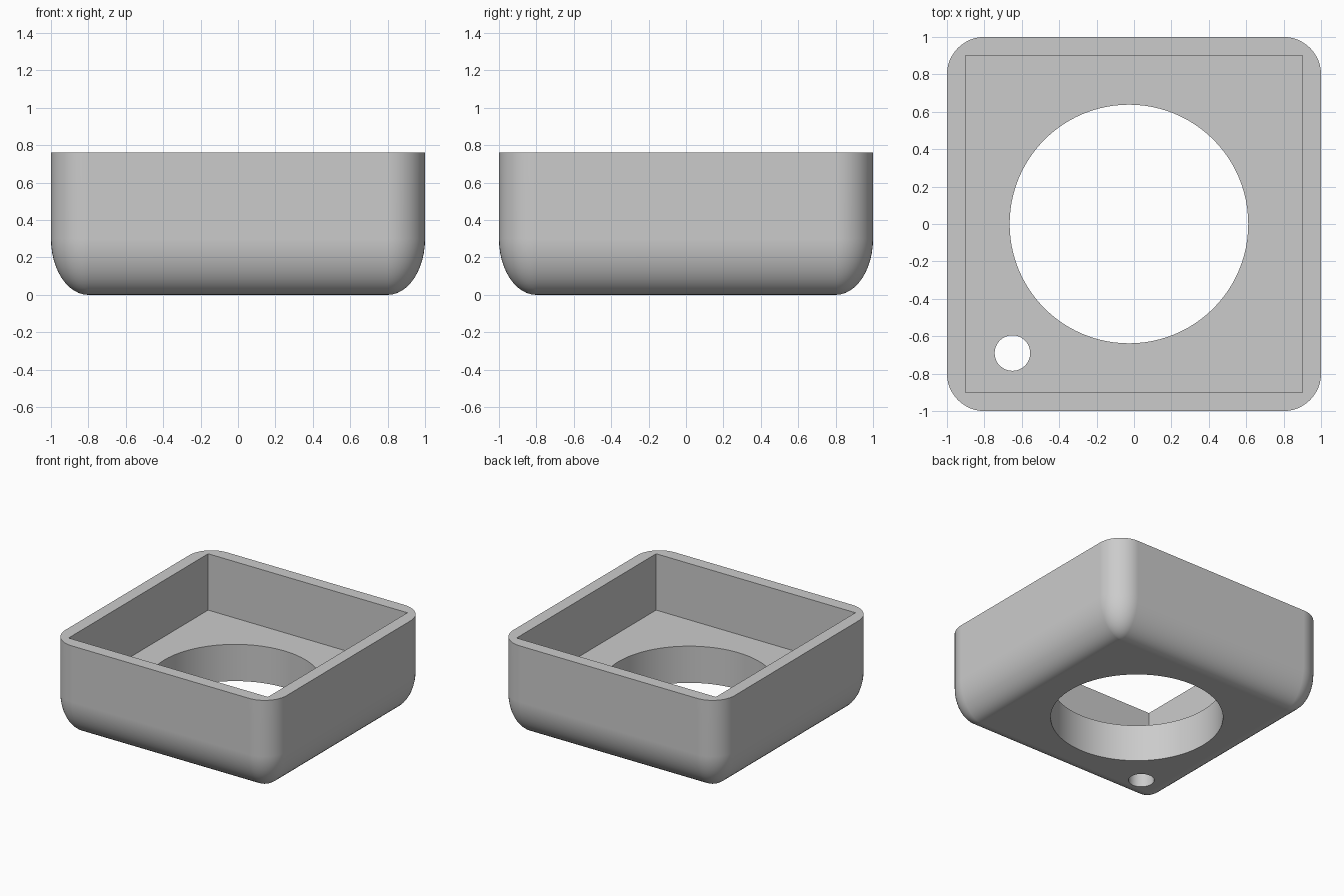
import bpy, bmesh
from math import sin, cos, pi, radians

cube = bpy.data.objects.get("Cube")
if cube:
    bpy.data.objects.remove(cube, do_unlink=True)

HEIGHT, FLOOR = 0.76, 0.30
CORNER, CORE = 0.2, 0.8       # corner radius and half width of the flat base
STEPS = 12                    # segments per rounded quarter

grey = bpy.data.materials.new("plain grey")
grey.use_nodes = True
colour = (0.6, 0.6, 0.6, 1)
grey.diffuse_color = colour
grey.node_tree.nodes["Principled BSDF"].inputs["Base Color"].default_value = colour


def ring(bm, radius, z):
    """Rounded square outline at height z."""
    verts = []
    for quarter, (sx, sy) in enumerate([(1, 1), (-1, 1), (-1, -1), (1, -1)]):
        for i in range(STEPS + 1):
            a = (quarter + i / STEPS) * pi / 2
            verts.append(bm.verts.new((sx * CORE + radius * cos(a),
                                       sy * CORE + radius * sin(a), z)))
    return verts


# Outer body: rounded corners, elliptical rounding under the sides
bm = bmesh.new()
angles = [i / STEPS * pi / 2 for i in range(STEPS + 1)]
levels = [(CORNER * sin(a), FLOOR * (1 - cos(a))) for a in angles] + [(CORNER, HEIGHT)]
rings = [ring(bm, r, z) for r, z in levels]
for low, high in zip(rings, rings[1:]):
    for i in range(len(low)):
        j = (i + 1) % len(low)
        bm.faces.new((low[i], low[j], high[j], high[i]))
bm.faces.new(rings[-1])
bm.faces.new(rings[0][::-1])
bmesh.ops.remove_doubles(bm, verts=bm.verts[:], dist=1e-5)
bmesh.ops.recalc_face_normals(bm, faces=bm.faces[:])
mesh = bpy.data.meshes.new("square_housing")
bm.to_mesh(mesh)
bm.free()
housing = bpy.data.objects.new("square_housing", mesh)
bpy.context.collection.objects.link(housing)
mesh.materials.append(grey)
bpy.ops.object.select_all(action="DESELECT")


def cut(cutter, name):
    """Subtract the cutter from the housing, then discard it."""
    cutter.name = name
    cutter.hide_render = True
    cutter.data.materials.append(grey)
    bpy.context.view_layer.objects.active = housing
    mod = housing.modifiers.new(name, "BOOLEAN")
    mod.operation, mod.solver, mod.object = "DIFFERENCE", "EXACT", cutter
    bpy.ops.object.modifier_apply(modifier=mod.name)
    bpy.data.objects.remove(cutter, do_unlink=True)


# Square cavity open at the top
bpy.ops.mesh.primitive_cube_add(size=1, location=(0, 0, FLOOR + 0.5))
bpy.context.object.scale = (1.8, 1.8, 1)
bpy.context.view_layer.update()
cut(bpy.context.object, "cavity_cutter")

# Large opening and small cable hole through the floor
for name, x, y, radius, sides in [("opening_cutter", -0.027, 0, 0.638, 96),
                                  ("cable_hole_cutter", -0.65, -0.69, 0.095, 48)]:
    bpy.ops.mesh.primitive_cylinder_add(vertices=sides, radius=radius, depth=1,
                                        location=(x, y, 0.2))
    cut(bpy.context.object, name)

# Smooth rounding with flat sides and crisp rims
bpy.ops.object.select_all(action="DESELECT")
housing.select_set(True)
bpy.context.view_layer.objects.active = housing
bpy.ops.object.shade_smooth_by_angle(angle=radians(30))
weighted = housing.modifiers.new("flat_side_normals", "WEIGHTED_NORMAL")
weighted.keep_sharp = True
